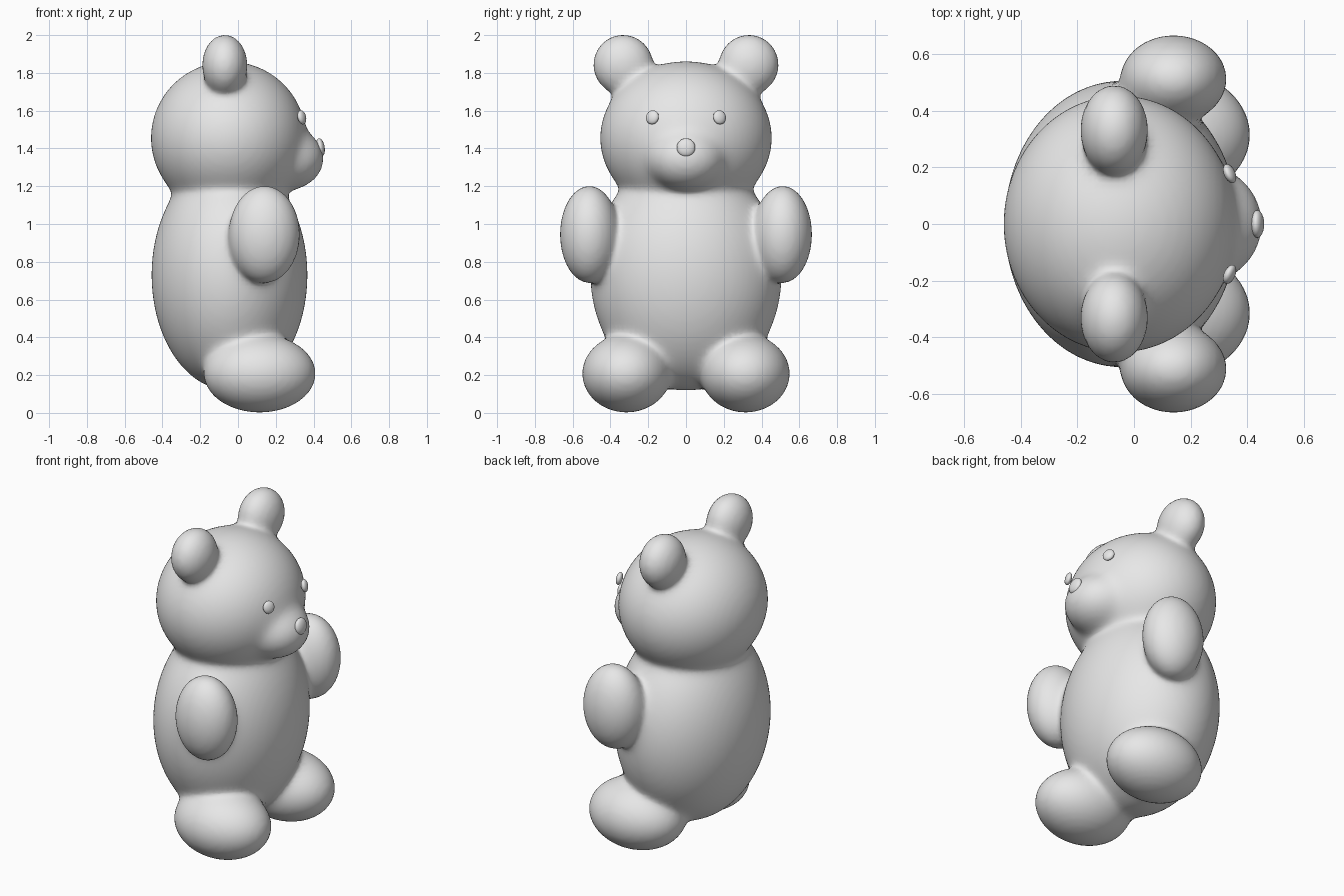
import bpy, bmesh, math
from mathutils import Vector, Matrix

if "Cube" in bpy.data.objects:
    bpy.data.objects.remove(bpy.data.objects["Cube"])

grey = bpy.data.materials.new("soft_grey")
grey.diffuse_color = (0.8, 0.8, 0.8, 1)
grey.use_nodes = True
grey.node_tree.nodes["Principled BSDF"].inputs["Base Color"].default_value = grey.diffuse_color


def both_sides(c, r):
    """Mirror an ellipsoid across the y = 0 plane."""
    return [(Vector((c[0], s * c[1], c[2])), Vector(r)) for s in (-1, 1)]


# Soft body masses: centre and radii of each ellipsoid
masses = [
    (Vector((-0.045, 0, 0.73)), Vector((0.412, 0.505, 0.61))),   # torso
    (Vector((-0.05, 0, 1.455)), Vector((0.41, 0.453, 0.405))),   # head
    (Vector((0.265, 0, 1.345)), Vector((0.185, 0.195, 0.16))),   # muzzle
]
masses += both_sides((-0.07, 0.333, 1.843), (0.118, 0.156, 0.157))  # ears
masses += both_sides((0.14, 0.512, 0.945), (0.186, 0.154, 0.255))   # arms
masses += both_sides((0.115, 0.315, 0.208), (0.294, 0.233, 0.205))  # legs

BLEND = 0.022


def field(p):
    """Smoothly blended distance to all masses, with its gradient."""
    total, grad = 0.0, Vector((0, 0, 0))
    for c, r in masses:
        q = p - c
        a = Vector((q.x / r.x, q.y / r.y, q.z / r.z))
        b = Vector((a.x / r.x, a.y / r.y, a.z / r.z))
        k0, k1 = a.length, max(b.length, 1e-6)
        d = k0 * (k0 - 1) / k1
        if d > 0.25:
            continue
        w = math.exp(-d / BLEND)
        total += w
        grad += b * (w / k1)
    if total == 0:
        return 0.0, Vector((0, 0, 1))
    return -BLEND * math.log(total), grad / total


def add_ellipsoid(bm, c, r, rot=Matrix.Identity(4), seg=40):
    m = Matrix.Translation(c) @ rot @ Matrix.Diagonal((r[0], r[1], r[2], 1))
    bmesh.ops.create_uvsphere(bm, u_segments=seg, v_segments=seg // 2,
                              radius=1, matrix=m)


def make_object(name, bm):
    me = bpy.data.meshes.new(name)
    bm.to_mesh(me)
    bm.free()
    me.materials.append(grey)
    ob = bpy.data.objects.new(name, me)
    bpy.context.collection.objects.link(ob)
    for f in me.polygons:
        f.use_smooth = True
    return ob


# Body: fuse the masses into one skin, then ease it onto the blended surface
bm = bmesh.new()
for c, r in masses:
    add_ellipsoid(bm, c, r)
body = make_object("bear_body", bm)
mod = body.modifiers.new("fuse", 'REMESH')
mod.mode = 'VOXEL'
mod.voxel_size = 0.022
fused = bpy.data.meshes.new_from_object(
    body.evaluated_get(bpy.context.evaluated_depsgraph_get()))
body.modifiers.clear()
body.data = fused
fused.materials.clear()
fused.materials.append(grey)
for v in fused.vertices:
    p = v.co.copy()
    for _ in range(6):
        f, g = field(p)
        step = g * (f / max(g.length_squared, 0.15))
        if step.length > 0.03:
            step *= 0.03 / step.length
        p -= step
        if abs(f) < 0.0005:
            break
    v.co = p
for f in fused.polygons:
    f.use_smooth = True
    f.material_index = 0

# Eyes: flattened beads following the curve of the face
for side, name in ((-1, "right_eye"), (1, "left_eye")):
    bm = bmesh.new()
    rot = Matrix.Rotation(side * 0.42, 4, 'Z') @ Matrix.Rotation(-0.2, 4, 'Y')
    add_ellipsoid(bm, (0.338, side * 0.178, 1.565), (0.019, 0.036, 0.038), rot, 24)
    make_object(name, bm)

# Nose: flattened bead on the muzzle
bm = bmesh.new()
add_ellipsoid(bm, (0.436, 0, 1.405), (0.023, 0.049, 0.049),
              Matrix.Rotation(-0.15, 4, 'Y'), 24)
make_object("nose", bm)
